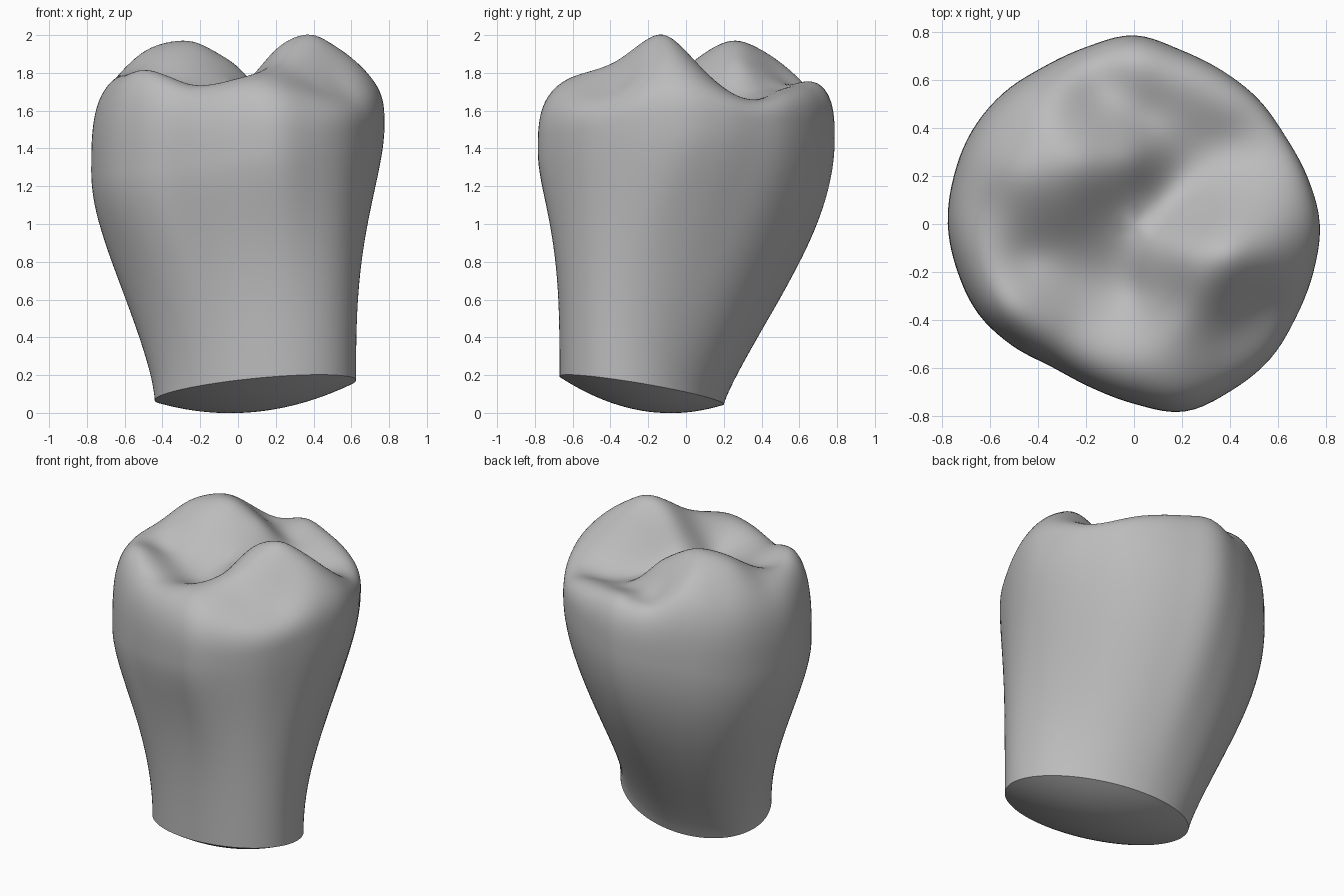
import bpy, bmesh, math
from mathutils import Vector

cube = bpy.data.objects.get("Cube")
if cube:
    bpy.data.objects.remove(cube, do_unlink=True)

SEGMENTS, WALL_RINGS, CROWN_RINGS, BASE_RINGS = 120, 32, 56, 12
ROUNDING = 3.1

# Crown outline: radius every 15 degrees, counter-clockwise from +x
OUTLINE = [.775, .75, .73, .735, .738, .752, .787, .765, .757, .772, .78, .778,
           .777, .763, .75, .718, .688, .705, .75, .81, .805, .80, .78, .775]

# Landmarks of the chewing surface, grouped by feature
LANDMARKS = [
    # central groove
    (.22, .2, 1.65), (.13, .08, 1.69), (-.03, -.12, 1.71), (0, -.28, 1.69),
    # broad cusp
    (-.22, .26, 1.96), (-.5, .2, 1.91), (-.35, .45, 1.89), (-.3, .03, 1.85),
    (0, .28, 1.83), (-.65, .1, 1.77), (-.55, .42, 1.77), (-.12, .08, 1.82),
    # pointed cusp
    (.4, -.13, 2), (.2, -.1, 1.91), (.4, .08, 1.82), (.6, -.1, 1.88),
    (.3, -.3, 1.91), (.55, -.35, 1.73), (.4, -.47, 1.74), (.1, -.12, 1.81),
    # front ridge and side valley
    (-.52, -.38, 1.79), (-.25, -.5, 1.73), (0, -.6, 1.76), (.18, -.43, 1.83),
    (-.45, -.15, 1.76), (-.25, -.25, 1.71), (-.66, -.15, 1.75),
    # back cusp and back basin
    (0, .68, 1.75), (.2, .6, 1.73), (.05, .45, 1.72), (-.15, .57, 1.74),
    (-.33, .6, 1.76), (.6, .3, 1.66), (.4, .33, 1.65), (.4, .5, 1.69),
]


def outline_radius(angle):
    """Smooth closed interpolation of the outline radii."""
    count = len(OUTLINE)
    pos = (angle / math.tau) % 1 * count
    i, f = int(pos), pos % 1
    a, b, c, d = (OUTLINE[(i + k) % count] for k in (-1, 0, 1, 2))
    return b + f / 2 * (c - a + f * (2*a - 5*b + 4*c - d + f * (3*(b - c) + d - a)))


def equator_height(angle):
    """Height of the widest line around the crown."""
    return 1.4 + .125 * math.cos(angle) + .045 * math.sin(angle)


def shoulder(s):
    """Rounding from the crown top to its widest line."""
    return (1 - min(s, 1) ** ROUNDING) ** (1 / ROUNDING)


def kernel(x, y):
    return math.sqrt(x * x + y * y + .01)


def solve(matrix, values):
    """Gaussian elimination with pivoting."""
    rows = [list(r) + [v] for r, v in zip(matrix, values)]
    n = len(rows)
    for i in range(n):
        p = max(range(i, n), key=lambda k: abs(rows[k][i]))
        rows[i], rows[p] = rows[p], rows[i]
        for k in range(n):
            if k != i:
                f = rows[k][i] / rows[i][i]
                rows[k] = [u - f * v for u, v in zip(rows[k], rows[i])]
    return [r[n] / r[i] for i, r in enumerate(rows)]


def target(x, y, z):
    """Landmark height before the shoulder rounding, relative to a mean level."""
    angle = math.atan2(y, x)
    base = equator_height(angle)
    s = math.hypot(x, y) / outline_radius(angle)
    return base + (z - base) / shoulder(s) - MEAN


MEAN = 1.78
WEIGHTS = solve([[kernel(a[0] - b[0], a[1] - b[1]) for b in LANDMARKS] for a in LANDMARKS],
                [target(*p) for p in LANDMARKS])


def crown_point(angle, s):
    r = outline_radius(angle) * s
    x, y = r * math.cos(angle), r * math.sin(angle)
    top = MEAN + sum(w * kernel(x - p[0], y - p[1]) for w, p in zip(WEIGHTS, LANDMARKS))
    base = equator_height(angle)
    return Vector((x, y, base + (top - base) * shoulder(s)))


def base_point(angle, s):
    """Slanted, diagonally stretched oval that bulges downward; s = 1 is its rim."""
    c, d = s * math.cos(angle), s * math.sin(angle)
    x, y = .53 * c - .057 * d, .431 * d - .057 * c
    return Vector((.092 + x, y - .235, .12 + .07 * x - .15 * y - .105 * (1 - s * s)))


def wall_point(angle, t):
    """Blend from the base rim to the widest crown outline."""
    c, s = math.cos(angle), math.sin(angle)
    foot = base_point(angle, 1)
    r = outline_radius(angle)
    power = 2.15 + .6 * c - .85 * s - .11 * max(0, c + s) ** 4
    blend = math.sin(math.pi / 2 * t ** power)
    x = foot.x + (r * c - foot.x) * blend
    y = foot.y + (r * s - foot.y) * blend
    return Vector((x, y, foot.z + (equator_height(angle) - foot.z) * t))


# Tooth: bulged base, root wall and crown top, skinned ring by ring
bm = bmesh.new()
angles = [math.tau * i / SEGMENTS for i in range(SEGMENTS)]
rings = [[bm.verts.new(base_point(a, k / BASE_RINGS)) for a in angles]
         for k in range(1, BASE_RINGS)]
rings += [[bm.verts.new(wall_point(a, k / WALL_RINGS)) for a in angles]
          for k in range(WALL_RINGS + 1)]
for k in range(1, CROWN_RINGS):
    s = math.cos(math.pi / 2 * k / CROWN_RINGS) ** .7
    rings.append([bm.verts.new(crown_point(a, s)) for a in angles])
for low, high in zip(rings, rings[1:]):
    for i in range(SEGMENTS):
        j = (i + 1) % SEGMENTS
        bm.faces.new((low[i], low[j], high[j], high[i]))
for ring, tip in ((rings[0], base_point(0, 0)), (rings[-1], crown_point(0, 0))):
    centre = bm.verts.new(tip)
    for i in range(SEGMENTS):
        bm.faces.new((ring[i], ring[(i + 1) % SEGMENTS], centre))
bmesh.ops.recalc_face_normals(bm, faces=bm.faces)

mesh = bpy.data.meshes.new("tooth")
bm.to_mesh(mesh)
bm.free()
tooth = bpy.data.objects.new("tooth", mesh)
bpy.context.collection.objects.link(tooth)

grey = bpy.data.materials.new("plain grey")
grey.use_nodes = True
colour = (.5, .5, .5, 1)
grey.diffuse_color = colour
grey.node_tree.nodes["Principled BSDF"].inputs["Base Color"].default_value = colour
mesh.materials.append(grey)

bpy.context.view_layer.objects.active = tooth
tooth.select_set(True)
bpy.ops.object.shade_smooth_by_angle(angle=math.radians(35))
